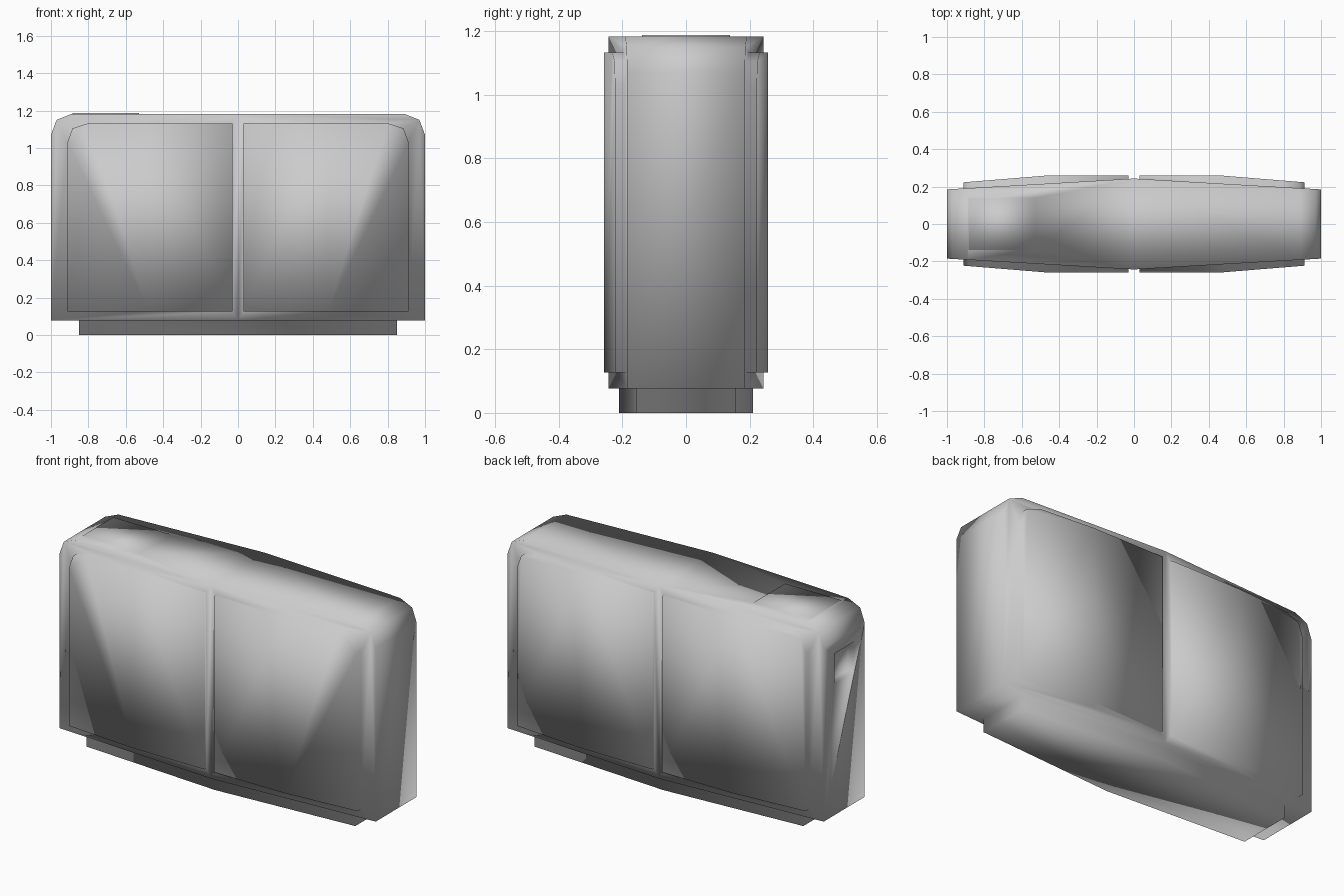
import bpy, bmesh

if "Cube" in bpy.data.objects:
    bpy.data.objects.remove(bpy.data.objects["Cube"])


def shell(name, outline, splits, front, back):
    """Loft an x-z outline between two y functions; caps are bent at x = splits."""
    bm = bmesh.new()
    f = [bm.verts.new((x, front(x), z)) for x, z in outline]
    b = [bm.verts.new((x, back(x), z)) for x, z in outline]
    n = len(outline)
    for i in range(n):
        j = (i + 1) % n
        bm.faces.new((f[i], f[j], b[j], b[i]))
    for ring in (f, b):
        pieces = [ring]
        for s in splits:
            nxt = []
            for p in pieces:
                left = [v for v in p if v.co.x <= s + 1e-5]
                right = [v for v in p if v.co.x >= s - 1e-5]
                nxt += [q for q in (left, right) if len(q) > 2]
            pieces = nxt
        for p in pieces:
            bm.faces.new(p)
    bmesh.ops.recalc_face_normals(bm, faces=bm.faces)
    me = bpy.data.meshes.new(name)
    bm.to_mesh(me)
    bm.free()
    ob = bpy.data.objects.new(name, me)
    bpy.context.collection.objects.link(ob)
    return ob


def box(name, lo, hi):
    bpy.ops.mesh.primitive_cube_add(
        size=1, location=[(a + b) / 2 for a, b in zip(lo, hi)])
    ob = bpy.context.object
    ob.name = name
    ob.scale = [b - a for a, b in zip(lo, hi)]
    bpy.ops.object.transform_apply(location=False, rotation=False, scale=True)
    return ob


def merge(target, part, operation):
    """Apply a boolean with the part, then remove the part."""
    mod = target.modifiers.new(part.name, 'BOOLEAN')
    mod.operation = operation
    mod.solver = 'EXACT'
    mod.object = part
    bpy.context.view_layer.objects.active = target
    bpy.ops.object.modifier_apply(modifier=mod.name)
    bpy.data.objects.remove(part)


def body_y(x):
    return 0.243 - 0.058 * abs(x)


def base_y(x):
    return 0.21 - 0.055 * abs(x) / 0.85


def panel_y(x):
    return 0.258 - 0.035 * max(0, abs(x) - 0.48) / 0.43


# Main body: clipped top corners, fattest at the middle
body = shell("cabinet",
             [(-1, 0.077), (0, 0.077), (1, 0.077), (1, 1.07), (0.97, 1.15),
              (0.89, 1.182), (0, 1.182), (-0.89, 1.182), (-0.97, 1.15), (-1, 1.07)],
             [0], lambda x: -body_y(x), body_y)

# Base plinth
merge(body, shell("base",
                  [(-0.85, 0), (0, 0), (0.85, 0), (0.85, 0.1), (0, 0.1), (-0.85, 0.1)],
                  [0], lambda x: -base_y(x), base_y), 'UNION')

# Four raised panels, two on the front and two on the back
half = [(0.03, 0.127), (0.48, 0.127), (0.912, 0.127), (0.912, 1.03),
        (0.885, 1.105), (0.80, 1.132), (0.48, 1.132), (0.03, 1.132)]
for face, sy in (("front", -1), ("back", 1)):
    for side, sx in (("left", -1), ("right", 1)):
        panel = shell(f"{face}_panel_{side}", [(sx * x, z) for x, z in half],
                      [sx * 0.48],
                      lambda x: sy * panel_y(x),
                      lambda x: sy * (body_y(x) - 0.03))
        merge(body, panel, 'UNION')

# Thin plate on the top left, small pocket in the left end
merge(body, box("top_plate", (-0.885, -0.138, 1.15), (-0.53, 0.138, 1.188)), 'UNION')
merge(body, box("pocket", (-1.1, -0.09, 0.83), (-0.96, 0.09, 1.0)), 'DIFFERENCE')

# One continuous, softly shaded skin
bm = bmesh.new()
bm.from_mesh(body.data)
bmesh.ops.remove_doubles(bm, verts=bm.verts, dist=0.0005)
bm.to_mesh(body.data)
bm.free()
body.data.shade_smooth()
